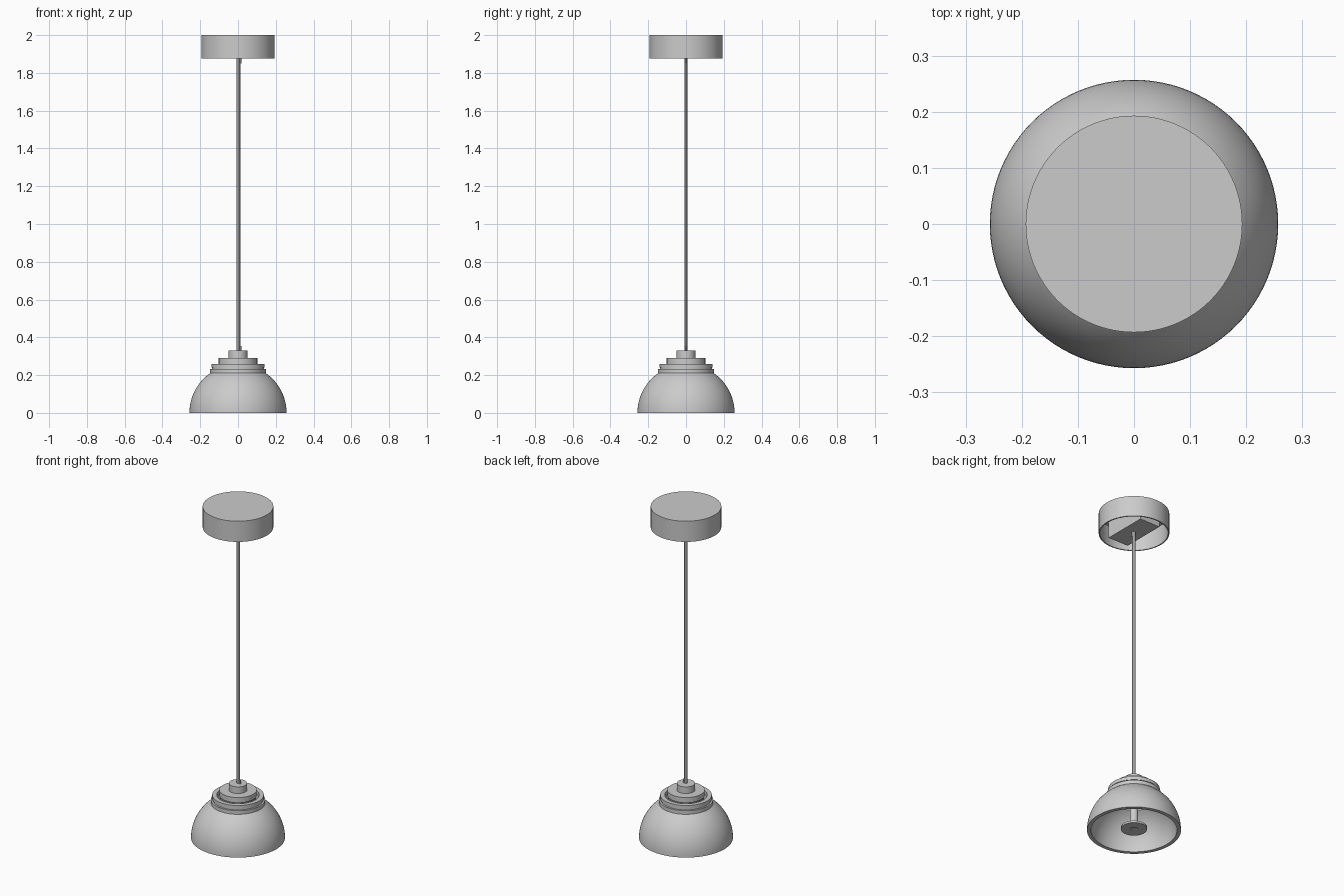
import bpy, bmesh, math

cube = bpy.data.objects.get("Cube")
if cube:
    bpy.data.objects.remove(cube, do_unlink=True)

grey = bpy.data.materials.new("light grey")
grey.use_nodes = True
grey.diffuse_color = (0.6, 0.6, 0.6, 1)
grey.node_tree.nodes["Principled BSDF"].inputs["Base Color"].default_value = (0.6, 0.6, 0.6, 1)


def finish(name, bm):
    bmesh.ops.remove_doubles(bm, verts=bm.verts, dist=1e-5)
    bmesh.ops.recalc_face_normals(bm, faces=bm.faces)
    mesh = bpy.data.meshes.new(name)
    bm.to_mesh(mesh)
    bm.free()
    mesh.materials.append(grey)
    obj = bpy.data.objects.new(name, mesh)
    bpy.context.collection.objects.link(obj)
    bpy.ops.object.select_all(action='DESELECT')
    obj.select_set(True)
    bpy.context.view_layer.objects.active = obj
    bpy.ops.object.shade_smooth_by_angle(angle=math.radians(30))
    return obj


def lathe(name, profile, closed=True, steps=96, x=0):
    """Turn a radius/height profile around a vertical axis."""
    bm = bmesh.new()
    verts = [bm.verts.new((r, 0, z)) for r, z in profile]
    edges = [bm.edges.new(p) for p in zip(verts, verts[1:])]
    if closed:
        edges.append(bm.edges.new((verts[-1], verts[0])))
    bmesh.ops.spin(bm, geom=verts + edges, cent=(0, 0, 0), axis=(0, 0, 1),
                   angle=math.tau, steps=steps, use_duplicate=False)
    bmesh.ops.translate(bm, verts=bm.verts, vec=(x, 0, 0))
    return finish(name, bm)


def rod(name, r, z0, z1, x=0, steps=64):
    return lathe(name, [(0, z0), (r, z0), (r, z1), (0, z1)], False, steps, x)


def arc(radius, top, n=18):
    """Quarter-round profile from the rim up to the given height."""
    end = math.asin(top / radius)
    return [(radius * math.cos(end * i / n), radius * math.sin(end * i / n))
            for i in range(n + 1)]


# Ceiling canopy: a hollow cup with a driver box inside
lathe("ceiling_canopy", [(0, 2), (0.193, 2), (0.193, 1.875), (0.186, 1.875),
                         (0.186, 1.992), (0, 1.992)], False)
bm = bmesh.new()
bmesh.ops.create_cube(bm, size=1)
bmesh.ops.scale(bm, verts=bm.verts, vec=(0.135, 0.27, 0.11))
bmesh.ops.translate(bm, verts=bm.verts, vec=(0, 0, 1.937))
finish("driver_box", bm)

# Power cord and the thin suspension wire beside it
rod("power_cord", 0.007, 0.32, 1.89, steps=24)
rod("suspension_wire", 0.003, 0.32, 1.89, x=0.0105, steps=16)
for label, z in (("lower", 0.325), ("upper", 1.85)):
    rod(label + "_wire_ferrule", 0.005, z, z + 0.028, x=0.013, steps=20)

# Dome shade with stepped collar rings
collar = [(0.148, 0.232), (0.138, 0.232), (0.138, 0.239), (0.141, 0.239),
          (0.141, 0.26), (0.116, 0.26), (0.116, 0.235), (0.125, 0.235),
          (0.125, 0.199)]
lathe("dome_shade", arc(0.257, 0.21) + collar + arc(0.235, 0.199)[::-1])

# Stepped cap above the shade
rod("cap_plate", 0.102, 0.258, 0.29)
rod("cord_socket", 0.05, 0.288, 0.33)

# Stem and lamp disc inside the shade
rod("lamp_stem", 0.022, 0.015, 0.26)
lathe("lamp_disc", [(0.018, 0.008), (0.072, 0.008), (0.072, 0.02), (0.018, 0.02)])
